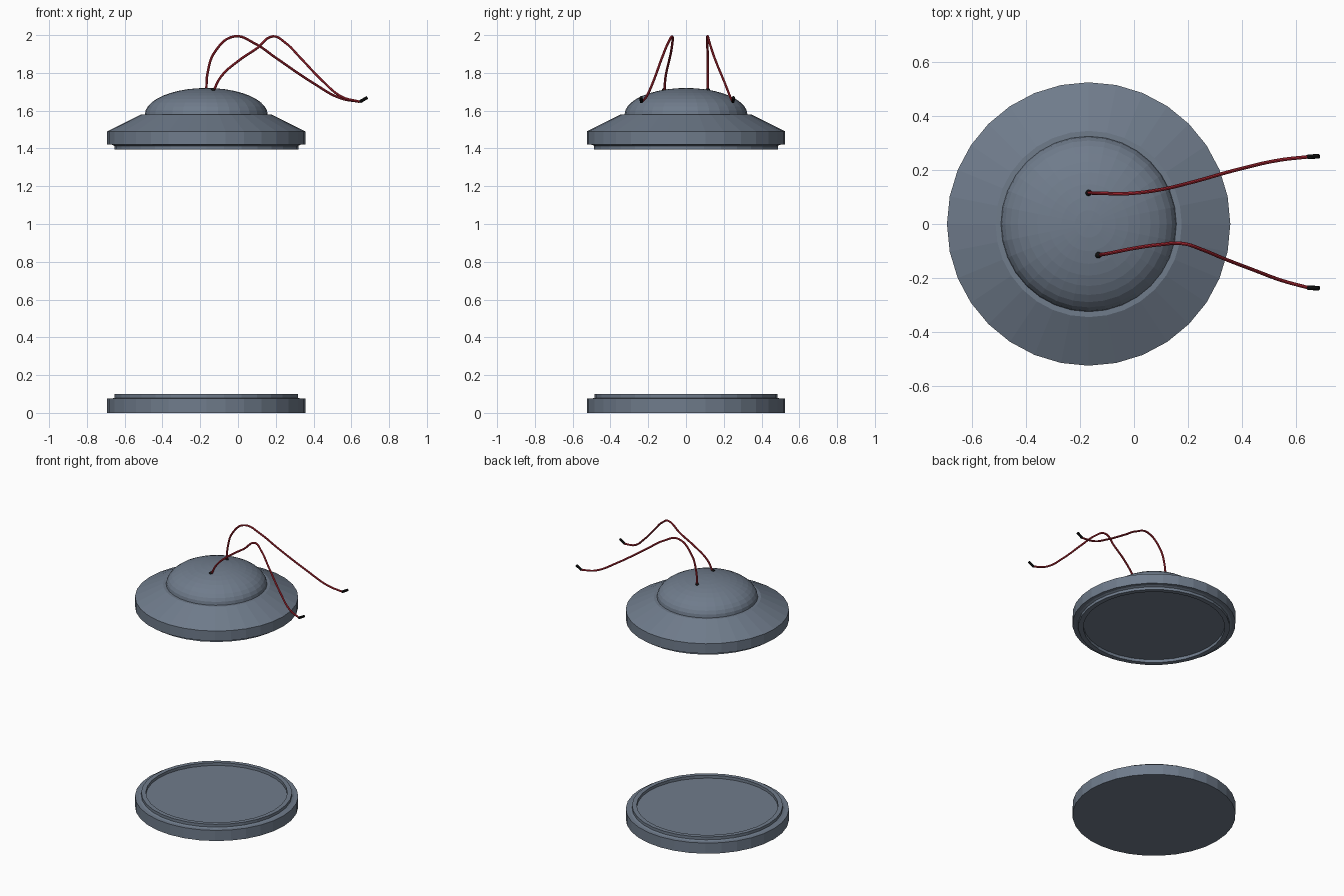
import bpy, bmesh, math
from mathutils import Vector

if "Cube" in bpy.data.objects:
    bpy.data.objects.remove(bpy.data.objects["Cube"])

CX = -0.168   # axis of the round body
SIDES = 32


def material(name, rgb):
    m = bpy.data.materials.new(name)
    m.use_nodes = True
    m.diffuse_color = (*rgb, 1)
    m.node_tree.nodes["Principled BSDF"].inputs["Base Color"].default_value = (*rgb, 1)
    return m


grey = material("slate grey", (0.16, 0.20, 0.26))
red = material("wire red", (0.50, 0.025, 0.04))
black = material("black", (0.006, 0.006, 0.006))


def add_object(name, bm, mat):
    bmesh.ops.recalc_face_normals(bm, faces=bm.faces)
    mesh = bpy.data.meshes.new(name)
    bm.to_mesh(mesh)
    bm.free()
    mesh.materials.append(mat)
    ob = bpy.data.objects.new(name, mesh)
    bpy.context.collection.objects.link(ob)
    return ob


def lathe(name, profile, mat):
    """Revolve (radius, height) points around the body axis."""
    bm = bmesh.new()
    verts = [bm.verts.new((CX + r, 0, z)) for r, z in profile]
    edges = [bm.edges.new(pair) for pair in zip(verts, verts[1:])]
    bmesh.ops.spin(bm, geom=verts + edges, cent=(CX, 0, 0), axis=(0, 0, 1),
                   angle=math.tau, steps=SIDES, use_duplicate=False)
    bmesh.ops.remove_doubles(bm, verts=bm.verts, dist=0.0001)
    return add_object(name, bm, mat)


def tube(name, points, radius, mat):
    """Smooth round cable through the points."""
    cu = bpy.data.curves.new(name, "CURVE")
    cu.dimensions = "3D"
    cu.bevel_depth = radius
    cu.bevel_resolution = 2
    cu.resolution_u = 6
    cu.use_fill_caps = True
    sp = cu.splines.new("BEZIER")
    sp.bezier_points.add(len(points) - 1)
    for bp, p in zip(sp.bezier_points, points):
        bp.co = p
        bp.handle_left_type = bp.handle_right_type = "AUTO"
    cu.materials.append(mat)
    ob = bpy.data.objects.new(name, cu)
    bpy.context.collection.objects.link(ob)
    bpy.ops.object.select_all(action="DESELECT")
    ob.select_set(True)
    bpy.context.view_layer.objects.active = ob
    bpy.ops.object.convert(target="MESH")
    bpy.ops.object.shade_smooth_by_angle()


# Base plate with stepped lip and recessed floor
lathe("base_plate", [(0, 0), (0.525, 0), (0.525, 0.075), (0.5, 0.075), (0.485, 0.08),
                     (0.485, 0.1), (0.455, 0.1), (0.455, 0.08), (0, 0.08)], grey)

# Upper housing: recessed underside, lip, wall and sloping shoulder
lathe("upper_housing", [(0, 1.416), (0.455, 1.416), (0.455, 1.395), (0.487, 1.395),
                        (0.487, 1.414), (0.5, 1.42), (0.525, 1.42), (0.525, 1.49),
                        (0.345, 1.58), (0, 1.58)], grey)

# Flattened dome on the housing
arc = [i * math.pi / 20 for i in range(11)]
lathe("dome", [(0.325 * math.cos(a), 1.58 + 0.14 * math.sin(a)) for a in arc], grey)

# Two cables with black grommets and tips
cables = {
    "right": [(-0.132, -0.115, 1.70), (-0.09, -0.108, 1.78), (0, -0.09, 1.862),
              (0.1, -0.076, 1.93), (0.185, -0.073, 1.993), (0.25, -0.094, 1.96),
              (0.33, -0.127, 1.88), (0.45, -0.173, 1.755), (0.55, -0.21, 1.673),
              (0.645, -0.236, 1.647)],
    "left": [(-0.168, 0.115, 1.70), (-0.161, 0.115, 1.8), (-0.12, 0.114, 1.915),
             (-0.02, 0.113, 1.993), (0.09, 0.126, 1.955), (0.2, 0.151, 1.88),
             (0.4, 0.206, 1.745), (0.54, 0.237, 1.667), (0.645, 0.249, 1.647)],
}
for side, pts in cables.items():
    tube(side + "_cable", pts, 0.0065, red)
    end = Vector(pts[-1])
    tip = Vector((0.685, math.copysign(abs(end.y) + 0.002, end.y), 1.67))
    tube(side + "_cable_tip", [end, tip], 0.0085, black)
    bm = bmesh.new()
    bmesh.ops.create_uvsphere(bm, u_segments=12, v_segments=8, radius=0.012)
    bmesh.ops.translate(bm, verts=bm.verts, vec=(pts[0][0], pts[0][1], 1.709))
    add_object(side + "_grommet", bm, black)
